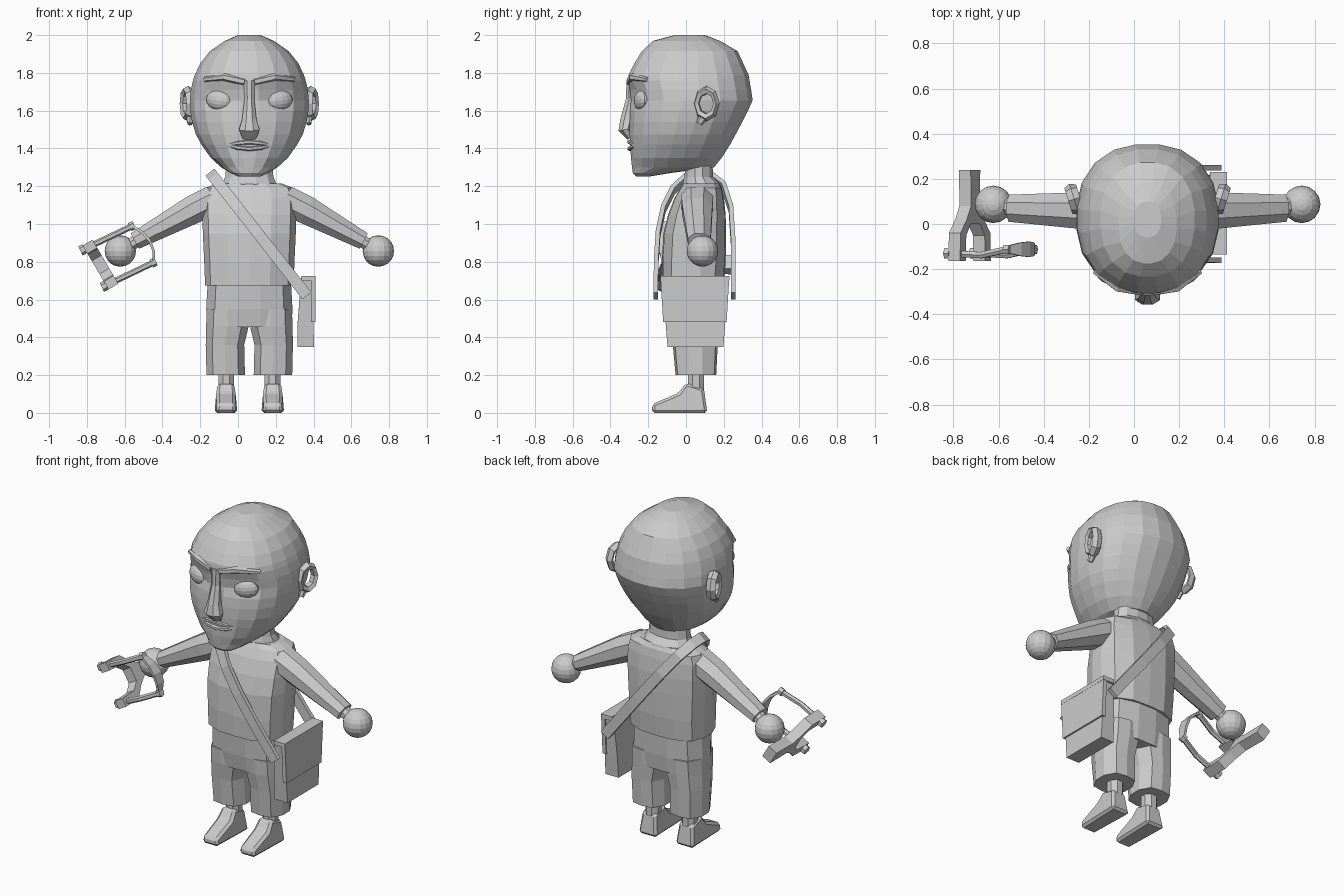
import bpy, bmesh, math
from mathutils import Vector, Matrix

if "Cube" in bpy.data.objects:
    bpy.data.objects.remove(bpy.data.objects["Cube"])

GREY = bpy.data.materials.new("plain_grey")
GREY.diffuse_color = (0.6, 0.6, 0.6, 1)
GREY.use_nodes = True
GREY.node_tree.nodes["Principled BSDF"].inputs["Base Color"].default_value = GREY.diffuse_color


def skin(name, rings):
    """Join equal-length rings of points into a capped, flat-shaded mesh."""
    bm = bmesh.new()
    rows = [[bm.verts.new(p) for p in r] for r in rings]
    n = len(rows[0])
    for a, b in zip(rows, rows[1:]):
        for i in range(n):
            j = (i + 1) % n
            bm.faces.new((a[i], a[j], b[j], b[i]))
    bm.faces.new(rows[0])
    bm.faces.new(rows[-1])
    bmesh.ops.recalc_face_normals(bm, faces=bm.faces)
    me = bpy.data.meshes.new(name)
    bm.to_mesh(me)
    bm.free()
    ob = bpy.data.objects.new(name, me)
    me.materials.append(GREY)
    bpy.context.collection.objects.link(ob)
    return ob


def loft(name, sections, sides=12, power=2.3, cx=None):
    """Stack rounded horizontal sections: (z, half width, front y, back y)."""
    rings = []
    for k, (z, hw, yf, yb) in enumerate(sections):
        ring = []
        for i in range(sides):
            a = 2 * math.pi * (i + 0.5) / sides
            c, s = math.cos(a), math.sin(a)
            f = (abs(c) ** power + abs(s) ** power) ** (-1 / power)
            ring.append(((cx[k] if cx else 0) + hw * c * f,
                         (yf + yb) / 2 + (yb - yf) / 2 * s * f, z))
        rings.append(ring)
    return skin(name, rings)


def tube(name, pts, radii, axis, sides=8):
    """Sweep along pts; radii are (along axis, across axis). 4 sides = box."""
    pts = [Vector(p) for p in pts]
    grow = 1 / math.cos(math.pi / sides)
    rings = []
    for k, p in enumerate(pts):
        t = (pts[min(k + 1, len(pts) - 1)] - pts[max(k - 1, 0)]).normalized()
        u = Vector(axis)
        u = (u - t * u.dot(t)).normalized()
        v = t.cross(u)
        ru, rv = radii[k] if len(radii) > 1 else radii[0]
        rings.append([p + grow * (u * ru * math.cos(a) + v * rv * math.sin(a))
                      for a in (2 * math.pi * (i + 0.5) / sides for i in range(sides))])
    return skin(name, rings)


def prism(name, poly, origin, u, v, half):
    """Extrude a 2D outline both ways along its normal."""
    o, u, v = Vector(origin), Vector(u), Vector(v)
    w = u.cross(v)
    return skin(name, [[o + u * a + v * b + w * h for a, b in poly] for h in (-half, half)])


def finish(name):
    ob = bpy.context.object
    ob.name = name
    ob.data.materials.append(GREY)


# ---- head, with eye sockets pushed in ----
head = loft("head", [
    (1.252, .06, -.265, -.19), (1.27, .10, -.282, -.08), (1.30, .15, -.287, .15),
    (1.35, .205, -.293, .19), (1.42, .255, -.297, .235), (1.475, .285, -.30, .265),
    (1.54, .305, -.30, .30), (1.60, .315, -.298, .33), (1.655, .317, -.295, .355),
    (1.71, .312, -.30, .347), (1.76, .30, -.31, .338), (1.79, .29, -.306, .333),
    (1.85, .262, -.275, .305), (1.915, .21, -.235, .275), (1.97, .13, -.175, .18),
    (2.0, .06, -.06, .10)], sides=20)
for v in head.data.vertices:
    if v.co.y < 0:
        q = ((abs(v.co.x) - .165) / .07) ** 2 + ((v.co.z - 1.67) / .055) ** 2
        v.co.y += .028 * math.exp(-q)

# ---- nose and lips ----
tube("nose", [(0, -.295, 1.76), (0, -.288, 1.66), (0, -.312, 1.55), (0, -.322, 1.50), (0, -.295, 1.455)],
     [(.03, .02), (.026, .03), (.038, .036), (.055, .036), (.035, .018)], (1, 0, 0))
for name, z, dz in (("upper_lip", 1.428, .006), ("lower_lip", 1.404, -.006)):
    tube(name, [(-.117, -.268, 1.418), (-.06, -.288, z), (0, -.295, z + dz), (.06, -.288, z), (.117, -.268, 1.418)],
         [(.005, .006), (.013, .011), (.015, .011), (.013, .011), (.005, .006)], (0, 1, 0), 6)

# ---- neck, shirt and hips ----
loft("neck", [(1.17, .17, -.01, .19), (1.215, .145, -.02, .18), (1.25, .13, -.01, .145), (1.36, .12, 0, .14)])
loft("shirt", [(.675, .235, -.125, .20), (.80, .24, -.128, .21), (.95, .247, -.12, .212), (1.05, .25, -.095, .21),
               (1.14, .25, -.06, .20), (1.19, .235, -.03, .19), (1.215, .17, -.015, .175)], 14, 3)
loft("shorts_hips", [(.455, .225, -.085, .175), (.55, .23, -.10, .185), (.69, .222, -.11, .19)], 12, 3)

for s, side in ((-1, "left"), (1, "right")):
    # ---- eye, brow and ear ----
    bpy.ops.mesh.primitive_uv_sphere_add(segments=14, ring_count=8, location=(s * .163, -.237, 1.655),
                                         rotation=(0, -s * .12, s * .38))
    bpy.context.object.scale = (.07, .034, .052)
    finish(side + "_eye")
    tube(side + "_brow", [(s * .025, -.298, 1.752), (s * .13, -.282, 1.777), (s * .235, -.208, 1.765)],
         [(.018, .018), (.018, .018), (.012, .012)], (0, 1, 0), 6)
    bpy.ops.mesh.primitive_torus_add(major_segments=8, minor_segments=5, major_radius=.072, minor_radius=.022,
                                     location=(s * .325, .11, 1.637), rotation=(0, math.pi / 2, -s * .3))
    bpy.context.object.scale = (1, .76, 1.3)
    finish(side + "_ear")
    tube(side + "_ear_lobe", [(s * .315, .10, 1.58), (s * .315, .07, 1.53)], [(.02, .025), (.012, .014)], (1, 0, 0), 6)
    # ---- sleeve, wrist and ball hand ----
    tube(side + "_sleeve", [(s * .19, .06, 1.13), (s * .30, .06, 1.075), (s * .605, .07, .91)],
         [(.085, .075), (.08, .075), (.06, .046)], (0, 1, 0))
    tube(side + "_wrist", [(s * .58, .075, .92), (s * .67, .083, .865)], [(.036, .033)], (0, 1, 0))
    bpy.ops.mesh.primitive_uv_sphere_add(segments=16, ring_count=10, radius=.083, location=(s * .683, .087, .857))
    finish(side + "_hand")
    # ---- shorts leg, ankle and shoe ----
    loft(side + "_shorts_leg", [(.20, .103, -.055, .16), (.36, .103, -.07, .168), (.46, .114, -.085, .175),
                                (.55, .113, -.09, .18)], 10, 3, [s * .125, s * .129, s * .116, s * .114])
    tube(side + "_ankle", [(s * .122, .053, .10), (s * .122, .053, .25)], [(.042, .043)], (1, 0, 0))
    shoe = prism(side + "_shoe", [(-.18, 0), (-.178, .047), (-.04, .105), (.0, .158), (.095, .13), (.113, 0)],
                 (s * .124, 0, 0), (0, 1, 0), (0, 0, 1), .061)
    for v in shoe.data.vertices:
        v.co.x = s * .124 + (v.co.x - s * .124) * (1 - 1.8 * v.co.z) * (.85 if v.co.y < -.1 else 1)
    bev = shoe.modifiers.new("soft_edges", "BEVEL")
    bev.width, bev.segments = .014, 1

# the body stands a little right of centre
for ob in bpy.data.objects:
    ob.location.x += .06

# ---- satchel and its flap ----
tube("satchel", [(.358, .05, .35), (.358, .05, .48), (.368, .048, .715)],
     [(.044, .148), (.042, .158), (.034, .172)], (1, 0, 0), 4)
tube("satchel_flap", [(.398, .047, .48), (.398, .047, .715)], [(.012, .168), (.012, .182)], (1, 0, 0), 4)
tube("satchel_flap_top", [(.374, .047, .70), (.374, .047, .725)], [(.037, .183)], (1, 0, 0), 4)

# ---- strap over the shoulder, running in one slanted plane ----
strap = []
for z, y in ((.62, -.16), (.80, -.158), (.95, -.148), (1.08, -.12), (1.18, -.07), (1.245, 0), (1.265, .06),
             (1.255, .13), (1.20, .20), (1.08, .238), (.90, .25), (.62, .25)):
    strap.append((.365 - (z - .62) * .785, y, z))
tube("satchel_strap", strap, [(.03, .012)], (.787, 0, .617), 4)

# ---- slingshot: forked handle, bands and pouch ----
d = Vector((.508, 0, -.861))
n = Vector((.9, 0, .43)).normalized()
o = Vector((-.728, 0, .785))
half_fork = [(.042, .24), (.038, .08), (.075, .02), (.13, -.04), (.135, -.165), (.085, -.165), (.08, -.05), (.04, .0)]
fork = half_fork + [(-a, b) for a, b in reversed(half_fork)]
prism("slingshot_fork", fork, o, d, (0, 1, 0), .03)
ends = []
for s, side in ((-1, "upper"), (1, "lower")):
    tip = o + d * s * .112 + Vector((0, -.13, 0))
    end = tip + n * .25 + Vector((0, .018, 0))
    ends.append(end)
    tube(side + "_band", [tip - n * .05, tip + n * .12 - Vector((0, .008, 0)), end], [(.014, .014)], (0, 1, 0), 6)
    tube(side + "_band_knot", [tip - n * .055, tip - n * .03], [(.023, .023)], (0, 1, 0), 6)
    tube(side + "_pouch_knot", [end - n * .015, end + n * .012], [(.02, .02)], (0, 1, 0), 6)
a, b = ends
tube("slingshot_pouch", [a, a.lerp(b, .25) + n * .03, a.lerp(b, .5) + n * .04, a.lerp(b, .75) + n * .03, b],
     [(.016, .007), (.03, .007), (.034, .007), (.03, .007), (.016, .007)], (0, 1, 0), 4)
